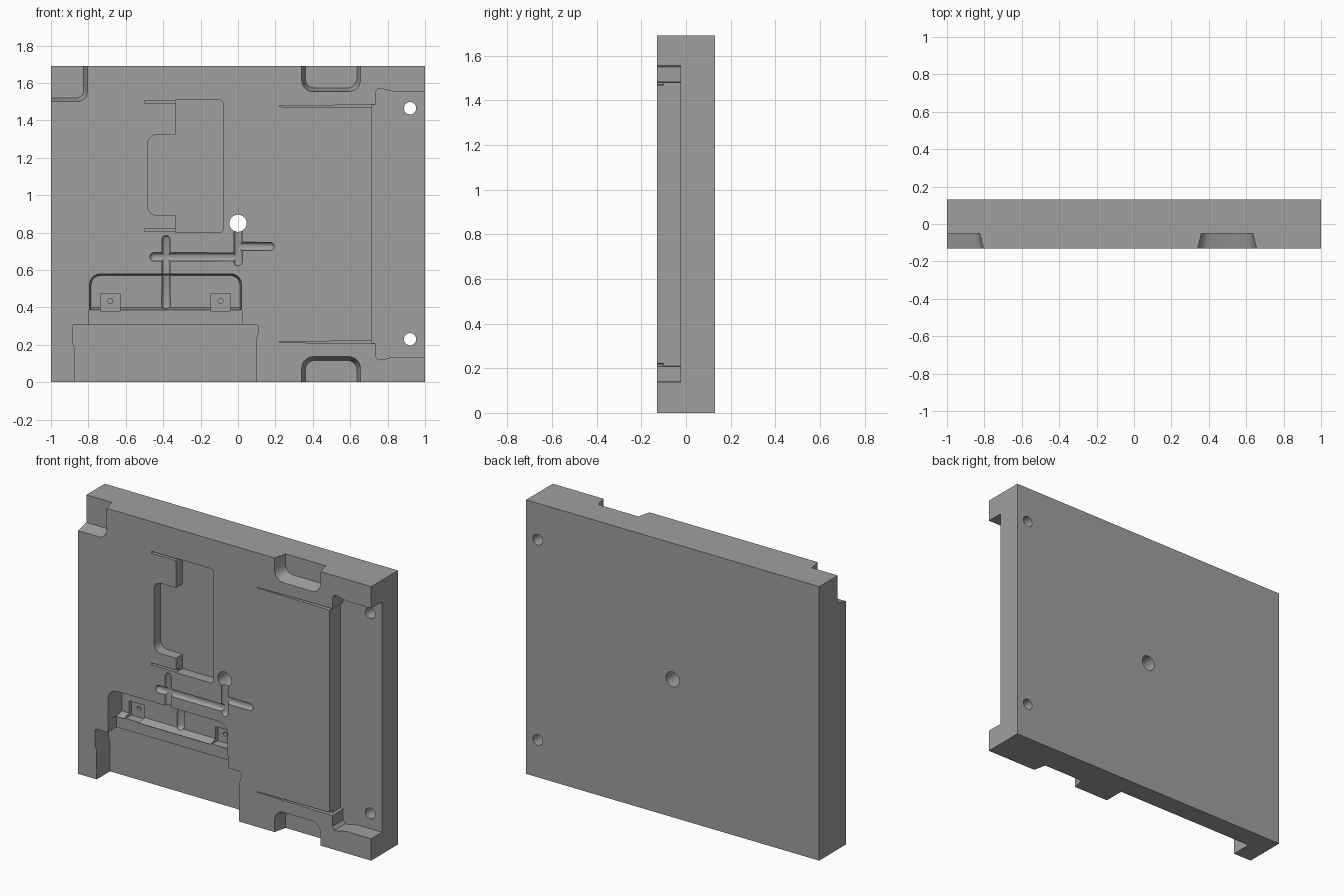
import bpy, bmesh, math
from mathutils import Matrix, Vector

if "Cube" in bpy.data.objects:
    bpy.data.objects.remove(bpy.data.objects["Cube"])

FRONT, BACK, H = -0.13, 0.13, 1.69

steel = bpy.data.materials.new("steel grey")
steel.diffuse_color = (0.35, 0.35, 0.35, 1)
steel.use_nodes = True
steel.node_tree.nodes["Principled BSDF"].inputs["Base Color"].default_value = steel.diffuse_color


def finish(name, bm):
    bmesh.ops.recalc_face_normals(bm, faces=bm.faces)
    me = bpy.data.meshes.new(name)
    bm.to_mesh(me)
    bm.free()
    ob = bpy.data.objects.new(name, me)
    bpy.context.collection.objects.link(ob)
    ob.data.materials.append(steel)
    return ob


# Main plate
bm = bmesh.new()
bmesh.ops.create_cube(bm, size=1, matrix=Matrix.Translation((0, 0, H / 2))
                      @ Matrix.Diagonal((2, BACK - FRONT, H, 1)))
plate = finish("mould_plate", bm)


def cut(ob):
    ob.hide_render = True
    mod = plate.modifiers.new("cut", 'BOOLEAN')
    mod.operation, mod.solver, mod.object = 'DIFFERENCE', 'EXACT', ob
    bpy.context.view_layer.objects.active = plate
    bpy.ops.object.modifier_apply(modifier=mod.name)
    bpy.data.objects.remove(ob, do_unlink=True)


def rounded(pts, steps=5):
    """Outline from (x, z) or (x, z, radius) corners."""
    out = []
    for i, p in enumerate(pts):
        c = Vector(p[:2])
        if len(p) < 3:
            out.append(c)
            continue
        a = c + (Vector(pts[i - 1][:2]) - c).normalized() * p[2]
        b = c + (Vector(pts[(i + 1) % len(pts)][:2]) - c).normalized() * p[2]
        for k in range(steps + 1):
            # superellipse-free arc for near-square corners
            t = k / steps * math.pi / 2
            out.append(c + (a - c) * (1 - math.sin(t)) + (b - c) * (1 - math.cos(t)))
    return out


def pocket(name, outer, floor, inner=None):
    """Remove material from the front down to y = floor."""
    top = rounded(outer)
    low = rounded(inner) if inner else top
    bm = bmesh.new()
    rings = [[bm.verts.new((p.x, y, p.y)) for p in ring]
             for ring, y in ((top, -0.3), (top, FRONT - 0.002), (low, floor))]
    n = len(top)
    for r0, r1 in zip(rings, rings[1:]):
        for i in range(n):
            bm.faces.new((r0[i], r0[(i + 1) % n], r1[(i + 1) % n], r1[i]))
    bm.faces.new(rings[0])
    bm.faces.new(rings[-1])
    cut(finish(name, bm))


def flip(pts):
    """Mirror an outline about mid height."""
    return [(p[0], H - p[1], *p[2:]) for p in pts]


def rect(x0, x1, z0, z1):
    return [(x0, z0), (x1, z0), (x1, z1), (x0, z1)]


def hole(name, x, z, r, y0=-0.3, y1=0.3):
    bm = bmesh.new()
    bmesh.ops.create_cone(bm, cap_ends=True, segments=32, radius1=r, radius2=r, depth=y1 - y0,
                          matrix=Matrix.Translation((x, (y0 + y1) / 2, z))
                          @ Matrix.Rotation(math.pi / 2, 4, 'X'))
    cut(finish(name, bm))


def channel(name, x, z, length, axis, y=FRONT, r=0.023):
    """Round-ended half-round groove starting at (x, z)."""
    bm = bmesh.new()
    bmesh.ops.create_uvsphere(bm, u_segments=20, v_segments=10, radius=r)
    for v in bm.verts:
        v.co.z += r + (length - 2 * r if v.co.z > 1e-4 else 0)
    if axis == 'X':
        bmesh.ops.rotate(bm, verts=bm.verts, matrix=Matrix.Rotation(math.pi / 2, 3, 'Y'))
    bmesh.ops.translate(bm, verts=bm.verts, vec=(x, y, z))
    cut(finish(name, bm))


# Edge notches: one corner, one each at the top and bottom edges
pocket("corner_notch", [(-1.1, 1.8), (-1.1, 1.5), (-0.805, 1.5, 0.05), (-0.805, 1.8)], -0.05,
       [(-1.1, 1.8), (-1.1, 1.52), (-0.825, 1.52, 0.04), (-0.825, 1.8)])
notch = [(0.34, -0.1), (0.34, 0.137, 0.06), (0.655, 0.137, 0.06), (0.655, -0.1)]
notch_in = [(0.36, -0.1), (0.36, 0.117, 0.05), (0.635, 0.117, 0.05), (0.635, -0.1)]
pocket("bottom_notch", notch, -0.05, notch_in)
pocket("top_notch", flip(notch), -0.05, flip(notch_in))

# Side recess, open at the right edge
half = [(1.1, 0.135), (0.83, 0.135), (0.775, 0.122), (0.75, 0.12), (0.735, 0.14),
        (0.735, 0.208), (0.717, 0.21)]
pocket("side_recess", half + flip(half)[::-1], -0.025)

# Thin slots beside the raised panel
slot = [(0.22, 0.213), (0.6, 0.208), (0.73, 0.208), (0.73, 0.222), (0.6, 0.22), (0.22, 0.217)]
pocket("lower_slot", slot, -0.1)
pocket("upper_slot", flip(slot), -0.1)

# C-shaped cavity with two short slots
pocket("c_cavity", [(-0.333, 1.508), (-0.08, 1.508, 0.015), (-0.08, 0.803, 0.015),
                    (-0.333, 0.803), (-0.333, 0.892), (-0.483, 0.892, 0.05),
                    (-0.483, 1.325, 0.05), (-0.333, 1.325)], -0.065)
pocket("c_slot_top", rect(-0.5, -0.32, 1.494, 1.506), -0.1)
pocket("c_slot_bottom", rect(-0.5, -0.32, 0.806, 0.818), -0.1)

# Stepped lower recess and tray cavity above it
pocket("lower_recess", [(-0.873, -0.1), (-0.873, 0.18), (-0.885, 0.215), (-0.885, 0.31, 0.015),
                        (0.11, 0.31, 0.015), (0.11, 0.27), (0.098, 0.235), (0.098, -0.1)], 0.0)
pocket("middle_band", rect(-0.797, 0.022, 0.3, 0.385), -0.045)
pocket("tray_cavity", [(-0.795, 0.365), (0.02, 0.365), (0.02, 0.58, 0.06), (-0.795, 0.58, 0.06)],
       -0.01,
       [(-0.785, 0.4), (0.01, 0.4), (0.01, 0.57, 0.05), (-0.785, 0.57, 0.05)])
for x in (-0.683, -0.093):
    pocket("pad_pocket", rect(x - 0.052, x + 0.052, 0.38, 0.475), 0.01)
    hole("pad_hole", x, 0.435, 0.013, -0.05, 0.03)

# Runner channels
channel("gate_runner", -0.385, 0.39, 0.22, 'Z', y=-0.01)
channel("left_runner", -0.385, 0.5, 0.285, 'Z')
channel("main_runner", -0.472, 0.67, 0.495, 'X')
channel("sprue_runner", 0.0, 0.622, 0.22, 'Z')
channel("right_runner", -0.02, 0.726, 0.213, 'X')

# Through holes
hole("sprue_hole", 0, 0.85, 0.046)
for z in (0.23, 1.465):
    hole("pin_hole", 0.92, z, 0.033)

# Sharp-edged smooth shading
bpy.ops.object.select_all(action='DESELECT')
plate.select_set(True)
bpy.context.view_layer.objects.active = plate
bpy.ops.object.shade_smooth_by_angle(angle=math.radians(30))
